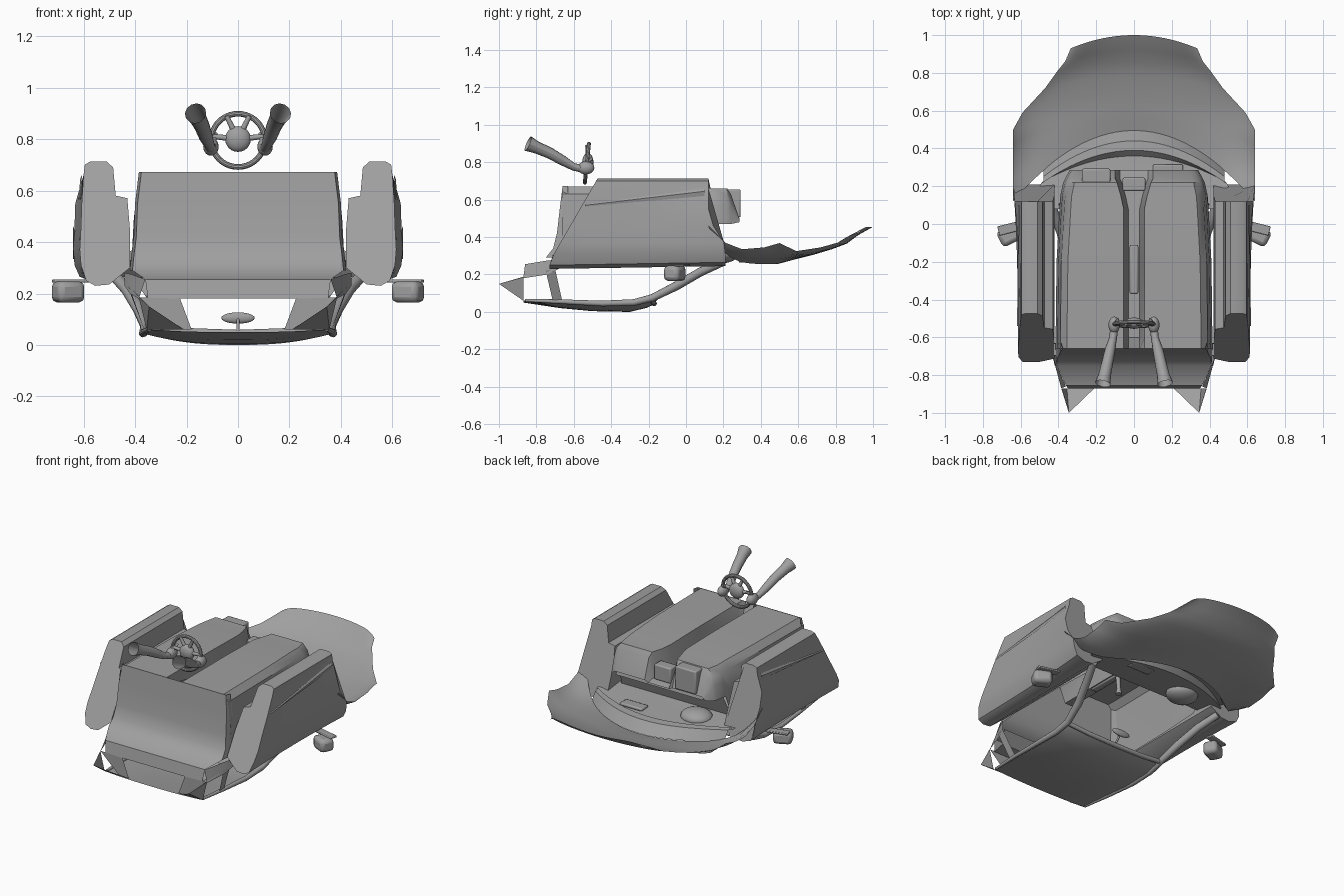
import bpy, bmesh, math
from mathutils import Vector

cube = bpy.data.objects.get("Cube")
if cube:
    bpy.data.objects.remove(cube, do_unlink=True)

grey = bpy.data.materials.new("plain grey")
grey.use_nodes = True
GREY = (0.35, 0.35, 0.35, 1)
grey.diffuse_color = GREY
grey.node_tree.nodes["Principled BSDF"].inputs["Base Color"].default_value = GREY


def finish(ob, angle=35):
    ob.data.materials.clear()
    ob.data.materials.append(grey)
    bpy.ops.object.select_all(action='DESELECT')
    ob.select_set(True)
    bpy.context.view_layer.objects.active = ob
    bpy.ops.object.shade_smooth_by_angle(angle=math.radians(angle))
    return ob


def mesh(name, verts, faces):
    me = bpy.data.meshes.new(name)
    me.from_pydata(verts, [], faces)
    bm = bmesh.new()
    bm.from_mesh(me)
    bmesh.ops.recalc_face_normals(bm, faces=bm.faces)
    bm.to_mesh(me)
    bm.free()
    ob = bpy.data.objects.new(name, me)
    bpy.context.collection.objects.link(ob)
    return finish(ob)


def loft(name, rows, closed=False):
    """Skin equal-length rows of points; closed rows also get end caps."""
    n = len(rows[0])
    verts = [p for row in rows for p in row]
    faces = []
    for r in range(len(rows) - 1):
        for i in range(n if closed else n - 1):
            j = (i + 1) % n
            faces.append((r*n + i, r*n + j, r*n + n + j, r*n + n + i))
    if closed:
        faces += [tuple(range(n)), tuple(range(len(verts) - n, len(verts)))]
    return mesh(name, verts, faces)


def box(name, at, size, bevel=0.008, turn=0):
    bpy.ops.mesh.primitive_cube_add(size=1, location=at, rotation=(0, 0, turn))
    ob = bpy.context.object
    ob.name = name
    ob.scale = size
    bpy.ops.object.transform_apply(location=False, rotation=False, scale=True)
    mod = ob.modifiers.new("bevel", 'BEVEL')
    mod.width, mod.segments = bevel, 2
    return finish(ob)


def ball(name, at, size):
    bpy.ops.mesh.primitive_uv_sphere_add(segments=20, ring_count=12, location=at)
    ob = bpy.context.object
    ob.name = name
    ob.scale = size
    return finish(ob)


def tube(name, path, caps=True, sides=12):
    """Round tube along points given as x, y, z, radius."""
    rows = []
    for i, p in enumerate(path):
        a, b = path[max(i - 1, 0)], path[min(i + 1, len(path) - 1)]
        along = Vector(b[:3]) - Vector(a[:3])
        turn = along.to_track_quat('Z', 'Y')
        ring = []
        for k in range(sides):
            t = math.tau * k / sides
            ring.append(Vector(p[:3]) + turn @ Vector((math.cos(t), math.sin(t), 0)) * p[3])
        rows.append(ring)
    if not caps:
        for row in rows:
            row.append(row[0])
    return loft(name, rows, caps)


STEPS = [math.sin(math.pi / 2 * i / 16) for i in range(-16, 17)]


def arched(name, rows, power):
    """Sheet across x: half width, y at centre, y drop at edge, z centre, z edge."""
    return loft(name, [[(w*t, y - dy*t*t, zc + (ze - zc)*abs(t)**power) for t in STEPS]
                       for w, y, dy, zc, ze in rows])


# Hood with fenders and wheel arch edges
arched("hood", [
    (.64, .49, .37, .256, .46), (.64, .52, .31, .264, .37),
    (.64, .55, .25, .272, .335), (.64, .59, .17, .283, .345),
    (.64, .62, .12, .29, .368), (.59, .68, .09, .305, .325),
    (.47, .78, .06, .335, .345), (.405, .86, .05, .365, .37),
    (.365, .92, .06, .41, .40), (.335, 1.0, .07, .455, .425)], 9)

# Roof panel
arched("roof", [
    (.34, -.87, 0, .05, .06), (.36, -.67, 0, .02, .055),
    (.37, -.5, 0, .004, .045), (.36, -.3, 0, 0, .045),
    (.345, -.21, 0, .022, .06), (.34, -.17, .02, .04, .075)], 2.5)

# Dash shelf and cowl
arched("dash_shelf", [
    (.46, .08, 0, .33, .33), (.50, .20, 0, .315, .315),
    (.49, .36, .14, .30, .31), (.48, .39, .17, .33, .32),
    (.48, .44, .19, .325, .315), (.48, .495, .21, .26, .265)], 4)

# Floor pans with the centre tunnel
rows = []
for y, w, zt, zg, zb, g in [
        (-.66, .385, .67, .67, .30, .035), (-.60, .385, .67, .51, .30, .035),
        (-.2, .38, .67, .51, .30, .035), (.08, .365, .665, .51, .30, .035),
        (.15, .36, .66, .50, .47, .05), (.22, .345, .66, .50, .47, .07),
        (.24, .335, .63, .50, .47, .08), (.285, .31, .50, .49, .48, .08)]:
    half = [(w + .03, zb), (w + .02, (zb + zt)/2), (w + .005, zt - .04*(zt > .6)),
            (w - .03, zt), (g + .02, zt), (g - .005, zg)]
    rows.append([(-x, y, z) for x, z in half] + [(x, y, z) for x, z in reversed(half)])
loft("floor_pans", rows)

# Firewall below the footwells
loft("firewall", [[(-w, y, z), (w, y, z)] for w, y, z in
                  [(.31, .285, .48), (.37, .15, .47), (.40, .10, .33)]])

# Rear bulkhead, sweeping out into a ledge
BULKHEAD = [(.375, -.66, .672), (.39, -.675, .55), (.395, -.69, .42), (.405, -.71, .34),
            (.41, -.75, .29), (.36, -.855, .255), (.35, -.87, .18)]
loft("rear_bulkhead", [[(-w, y, z), (w, y, z)] for w, y, z in BULKHEAD])
loft("ledge_underside", [[(-w, y, z), (w, y, z)] for w, y, z in
                         [(.35, -.87, .18), (.36, -.78, .19), (.40, -.72, .25)]])

# Side panels with rockers
PANEL = [(.555, .245), (.59, .265), (.61, .31), (.615, .37), (.61, .46), (.607, .55), (.60, .66),
         (.595, .70), (.575, .712), (.51, .712), (.485, .69), (.475, .58),
         (.43, .57), (.42, .45), (.42, .30), (.50, .25)]
for s, side in ((1, "left"), (-1, "right")):
    rows = []
    for k in range(9):
        f = k / 8
        row = []
        for x, z in PANEL:
            rear = -.73 + max(z - .27, 0)*.58
            front = .12 + .09*max(0, min(1, (.50 - z)/.14))
            flare = .025*f**3 if x > .56 and z < .6 else 0
            row.append((s*(x + flare), rear + (front - rear)*f, z - .015*(1 - f)*(z < .28)))
        rows.append(row)
    loft(side + "_side_panel", rows, True)

    # Raised crease strip along the panel
    loft(side + "_crease", [[(s*.612, -.54, .575), (s*.619, -.54, .57), (s*.612, -.54, .563)],
                            [(s*.606, .10, .66), (s*.613, .10, .645), (s*.612, .10, .62)]])

    # Roof rail running into the windscreen pillar
    tube(side + "_roof_rail", [(s*x, y, z, r) for x, y, z, r in
         [(.345, -.86, .062, .008), (.36, -.67, .055, .012), (.37, -.45, .045, .015),
          (.365, -.28, .05, .018), (.36, -.18, .075, .02), (.385, -.05, .14, .024),
          (.43, .08, .215, .024), (.48, .2, .268, .022)]])

    # Cheeks closing the bulkhead against the floor pans
    loft(side + "_bulkhead_cheek", [[(s*w, y, z), (s*(w + .01), max(y, -.66) + .03, z)]
                                    for w, y, z in BULKHEAD[:5]])

    # Rear pillar, quarter panel, window frame and pointed buttress
    loft(side + "_rear_pillar", [[(s*.42, -.75, .22), (s*.43, -.70, .23)],
                                 [(s*.36, -.71, .05), (s*.36, -.66, .05)]])
    loft(side + "_quarter_panel", [[(s*.36, -.86, .255), (s*.415, -.74, .275), (s*.44, -.68, .28)],
                                   [(s*.385, -.87, .18), (s*.42, -.74, .20), (s*.44, -.68, .23)]])
    loft(side + "_window_frame", [[(s*.225, -.87, .18), (s*.385, -.87, .185)],
                                  [(s*.18, -.87, .06), (s*.25, -.87, .06)]])
    mesh(side + "_buttress",
         [(s*.345, -1, .15), (s*.385, -.87, .185), (s*.355, -.87, .06), (s*.21, -.87, .06),
          (s*.415, -.76, .22)],
         [(0, 1, 2), (0, 2, 3), (0, 4, 1)])

    # Door mirror and its arm
    box(side + "_mirror", (s*.66, -.06, .206), (.115, .09, .082), .022, s*-.45)
    box(side + "_mirror_arm", (s*.65, -.02, .248), (.14, .05, .012), .004, s*-.25)

    # Arm with hand and flared sleeve
    tube(side + "_arm", [(s*x, y, z, r) for x, y, z, r in
         [(.105, -.55, .765, .022), (.11, -.60, .775, .02), (.125, -.66, .81, .027),
          (.14, -.73, .85, .03), (.155, -.80, .88, .033), (.165, -.845, .90, .042)]], False)
    ball(side + "_hand", (s*.105, -.535, .77), (.03, .045, .035))
    tube(side + "_thumb", [(s*.10, -.55, .78, .011), (s*.09, -.52, .81, .011), (s*.085, -.50, .82, .006)])

# Windscreen header bar
tube("windscreen_header", [(-.35, -.185, .07, .014), (-.2, -.175, .052, .014), (0, -.17, .045, .014),
                           (.2, -.175, .052, .014), (.35, -.185, .07, .014)])

# Steering wheel
bpy.ops.mesh.primitive_torus_add(major_radius=.104, minor_radius=.011, major_segments=40, minor_segments=10,
                                 location=(0, -.53, .795), rotation=(math.radians(84), 0, 0))
wheel = bpy.context.object
wheel.name = "steering_wheel_rim"
finish(wheel)
ball("steering_wheel_hub", (0, -.525, .80), (.05, .03, .05))
for k, (x, z) in enumerate([(-.1, .81), (.1, .81), (-.045, .89), (.045, .89)]):
    tube("steering_wheel_spoke_%d" % k, [(x*.3, -.525, .80 + (z - .8)*.3, .012), (x, -.53, z, .009)])

# Interior details
box("tunnel_console", (0, -.24, .54), (.045, .26, .08))
tube("gear_lever", [(0, -.15, .52, .015), (0, -.14, .42, .012), (0, -.14, .38, .02)])
box("tunnel_front", (0, .21, .55), (.12, .07, .10))
box("pedal_box", (-.20, .25, .58), (.15, .085, .15))
ball("instrument_binnacle", (-.21, .19, .31), (.10, .09, .05))
box("dash_inset", (.18, .28, .312), (.16, .07, .02))
ball("inner_mirror", (0, -.12, .105), (.065, .015, .022))
tube("inner_mirror_stem", [(0, -.12, .11, .006), (0, -.18, .045, .006)])
